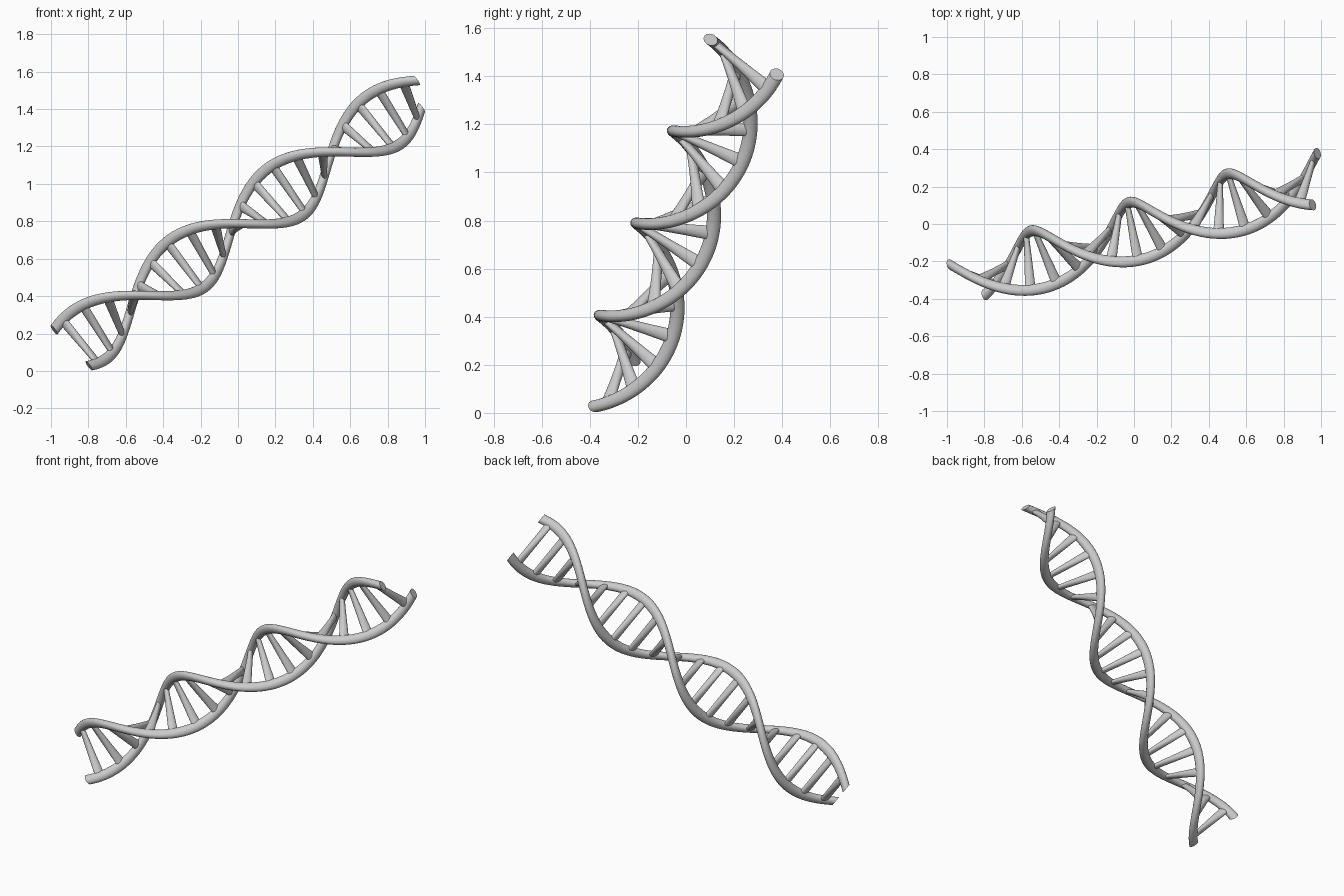
import bpy, bmesh, math
from mathutils import Vector, Matrix

if "Cube" in bpy.data.objects:
    bpy.data.objects.remove(bpy.data.objects["Cube"])

# Axis of the helix, from the low end to the high end
START = Vector((-0.89, -0.298, 0.123))
END = Vector((0.968, 0.240, 1.48))
LENGTH = (END - START).length
AXIS = (END - START).normalized()
FRONT = Vector((0, -1, 0))
FRONT = (FRONT - AXIS * FRONT.dot(AXIS)).normalized()
SIDE = AXIS.cross(FRONT)
FRAME = Matrix((FRONT, SIDE, AXIS)).transposed()

RADIUS = 0.156            # axis to strand centre
STRAND, RUNG = 0.030, 0.021
PHASE, TWIST = math.radians(-122), math.radians(637)
RUNGS = 20


def twist(p):
    """Map a point of the straight ladder to the twisted, tilted ladder."""
    angle = PHASE + TWIST * p.z / LENGTH
    return START + FRAME @ (Matrix.Rotation(angle, 3, 'Z') @ p)


def tube(name, a, b, radius, sides, steps):
    """Capped tube between two points of the straight ladder, then twisted."""
    a, b = Vector(a), Vector(b)
    rot = (b - a).to_track_quat('Z', 'Y')
    bm = bmesh.new()
    rings = []
    for i in range(steps + 1):
        centre = a.lerp(b, i / steps)
        ring = []
        for j in range(sides):
            t = math.tau * j / sides
            off = rot @ Vector((radius * math.cos(t), radius * math.sin(t), 0))
            ring.append(bm.verts.new(twist(centre + off)))
        rings.append(ring)
    for lo, hi in zip(rings, rings[1:]):
        for j in range(sides):
            k = (j + 1) % sides
            bm.faces.new((lo[j], lo[k], hi[k], hi[j]))
    bm.faces.new(rings[0][::-1])
    bm.faces.new(rings[-1])
    bmesh.ops.recalc_face_normals(bm, faces=bm.faces)
    mesh = bpy.data.meshes.new(name)
    bm.to_mesh(mesh)
    bm.free()
    obj = bpy.data.objects.new(name, mesh)
    bpy.context.collection.objects.link(obj)
    bpy.ops.object.select_all(action='DESELECT')
    obj.select_set(True)
    bpy.context.view_layer.objects.active = obj
    bpy.ops.object.shade_smooth_by_angle(angle=math.radians(40))
    return obj


# Two strands, opposite each other
for name, x in (("strand_a", RADIUS), ("strand_b", -RADIUS)):
    tube(name, (x, 0, 0), (x, 0, LENGTH), STRAND, 24, 140)

# Rungs joining the strands
for i in range(RUNGS):
    z = LENGTH * (i + 0.5) / RUNGS
    tube(f"rung_{i + 1:02d}", (-RADIUS, 0, z), (RADIUS, 0, z), RUNG, 20, 8)
